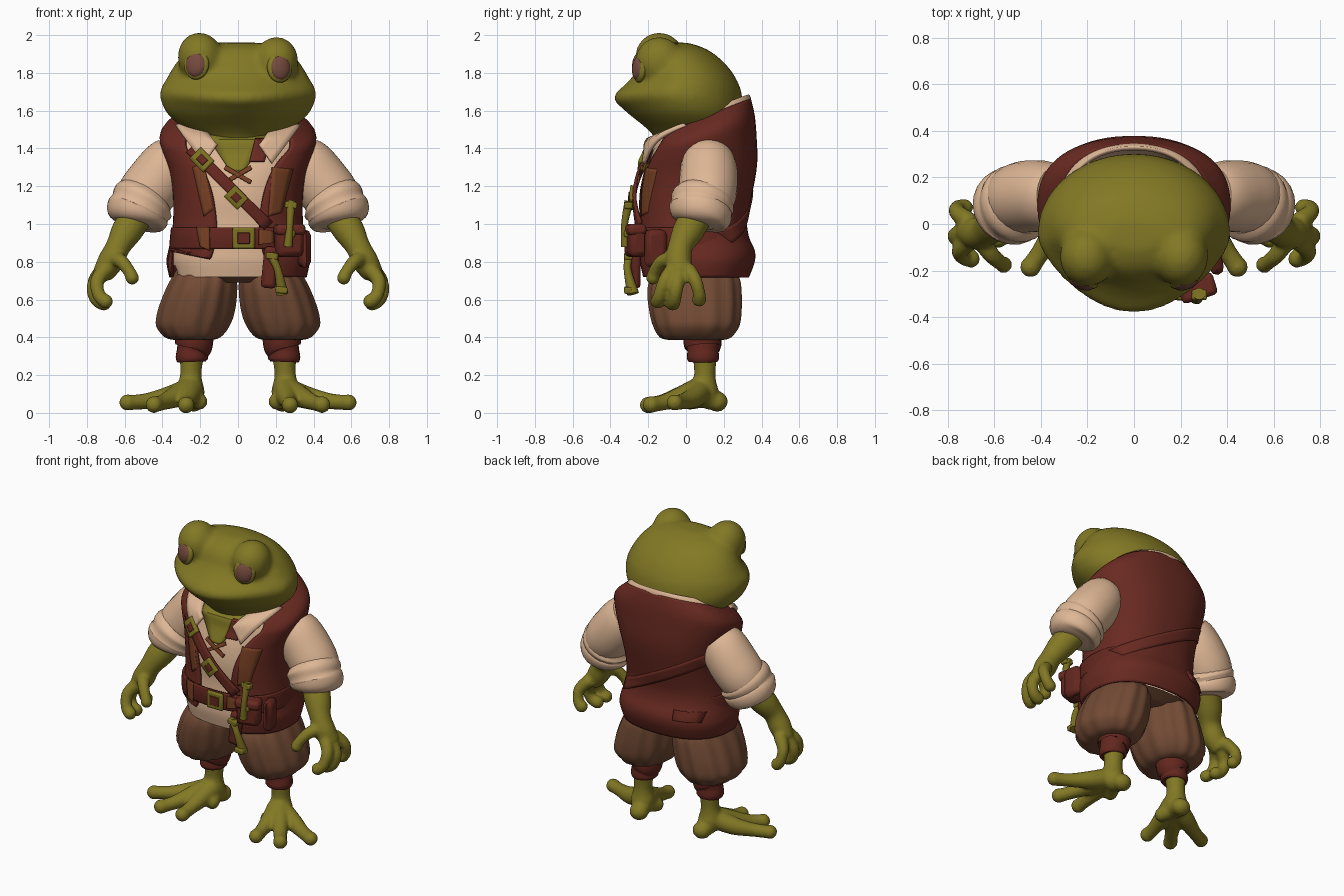
import bpy, bmesh, math
from mathutils import Vector, Matrix, Euler
from mathutils.bvhtree import BVHTree

if "Cube" in bpy.data.objects:
    bpy.data.objects.remove(bpy.data.objects["Cube"])

def material(name, r, g, b):
    m = bpy.data.materials.new(name)
    m.use_nodes = True
    m.diffuse_color = (r, g, b, 1)
    m.node_tree.nodes["Principled BSDF"].inputs["Base Color"].default_value = (r, g, b, 1)
    return m

SKIN = material("olive skin", .225, .19, .018)
VEST = material("oxblood cloth", .14, .023, .015)
LEATHER = material("dark red leather", .125, .02, .013)
CREAM = material("cream linen", .73, .47, .30)
BROWN = material("brown wool", .17, .07, .035)
TRIM = material("rust trim", .18, .05, .016)
BRASS = material("olive brass", .20, .165, .015)
EYE = material("mauve brown eye", .18, .07, .048)
made = []

def add(name, bm, mat):
    bmesh.ops.recalc_face_normals(bm, faces=bm.faces)
    me = bpy.data.meshes.new(name)
    bm.to_mesh(me)
    bm.free()
    me.materials.append(mat)
    ob = bpy.data.objects.new(name, me)
    bpy.context.collection.objects.link(ob)
    made.append(ob)
    return ob

def smooth_rows(rows, k=4):
    """Catmull-Rom interpolation of rows of numbers."""
    out = []
    for i in range(len(rows) - 1):
        p = [rows[max(0, min(len(rows) - 1, i + d))] for d in (-1, 0, 1, 2)]
        for t in (j / k for j in range(k)):
            out.append([b + .5 * t * (c - a + t * (2*a - 5*b + 4*c - d + t * (3*(b - c) + d - a)))
                        for a, b, c, d in zip(*p)])
    return out + [list(rows[-1])]

def grid(rings, closed=True, caps=True):
    n = len(rings[0])
    verts = [Vector(p) for r in rings for p in r]
    faces = []
    for i in range(len(rings) - 1):
        for j in range(n if closed else n - 1):
            k = (j + 1) % n
            faces.append((i*n + j, i*n + k, i*n + n + k, i*n + n + j))
    if closed and caps:
        faces += [tuple(range(n)), tuple(range(len(verts) - n, len(verts)))]
    return verts, faces

def surface(name, rings, mat, closed=True, caps=True, thick=0):
    verts, faces = grid(rings, closed, caps)
    bm = bmesh.new()
    vs = [bm.verts.new(v) for v in verts]
    for f in faces:
        bm.faces.new([vs[i] for i in f])
    ob = add(name, bm, mat)
    if thick:
        mod = ob.modifiers.new("thickness", "SOLIDIFY")
        mod.thickness, mod.offset = thick, 0
    return ob

def rings_z(rows, n=48, e=2.0, cx=0, grow=0, flute=0, gap=False):
    """Horizontal sections: z, half width, front y, back y, tilt, gap angle."""
    out = []
    for z, hw, yf, yb, tilt, g in smooth_rows(rows):
        ring = []
        for j in range(n):
            a = g + (2*math.pi - 2*g) * j / (n - 1) if gap else 2*math.pi * j / n
            s, c = math.sin(a), math.cos(a)
            f = 1 + flute * math.cos(13 * a)
            x = (hw + grow) * f * math.copysign(abs(s) ** (2/e), s)
            y = (yf + yb)/2 - ((yb - yf)/2 + grow) * f * math.copysign(abs(c) ** (2/e), c)
            ring.append((cx + x, y, z + tilt * y))
        out.append(ring)
    return out

def tube(name, pts, mat, side=1, n=16):
    """Round limb through points x, y, z, radius."""
    rows = smooth_rows([(side * x, y, z, r) for x, y, z, r in pts])
    rings, ref = [], Vector((0, 1, .2))
    for i, row in enumerate(rows):
        a, b = rows[max(0, i - 1)], rows[min(len(rows) - 1, i + 1)]
        t = (Vector(b[:3]) - Vector(a[:3])).normalized()
        ref = (ref - t * ref.dot(t)).normalized()
        w = t.cross(ref)
        rings.append([Vector(row[:3]) + row[3] * (ref * math.cos(q) + w * math.sin(q))
                      for q in (2*math.pi * j / n for j in range(n))])
    return surface(name, rings, mat)

def ball(name, loc, size, mat, rot=(0, 0, 0)):
    bm = bmesh.new()
    m = Matrix.LocRotScale(Vector(loc), Euler(rot), Vector(size))
    bmesh.ops.create_uvsphere(bm, u_segments=24, v_segments=14, radius=1, matrix=m)
    return add(name, bm, mat)

def box(name, loc, size, mat, rot=(0, 0, 0), bevel=.012):
    bm = bmesh.new()
    bmesh.ops.create_cube(bm, size=1, matrix=Matrix.LocRotScale(Vector(loc), Euler(rot), Vector(size)))
    mod = add(name, bm, mat).modifiers.new("bevel", "BEVEL")
    mod.width, mod.segments = bevel, 2

def fuse(name, parts, voxel, soften=5):
    bpy.ops.object.select_all(action="DESELECT")
    for p in parts:
        p.select_set(True)
    bpy.context.view_layer.objects.active = parts[0]
    for p in parts[1:]:
        made.remove(p)
    bpy.ops.object.join()
    parts[0].name = name
    mod = parts[0].modifiers.new("blend", "REMESH")
    mod.mode, mod.voxel_size, mod.use_smooth_shade = "VOXEL", voxel, True
    mod = parts[0].modifiers.new("soften", "SMOOTH")
    mod.factor, mod.iterations = .5, soften

# Torso: shirt inside, open vest outside
body = [(.72, .355, -.235, .325, 0, .38), (.80, .37, -.25, .355, 0, .34), (.86, .36, -.25, .355, 0, .3),
        (.93, .345, -.25, .325, 0, .28), (1.02, .335, -.245, .315, 0, .28), (1.15, .335, -.25, .34, 0, .34),
        (1.28, .36, -.235, .368, .1, .42), (1.38, .395, -.21, .365, .22, .52),
        (1.45, .40, -.195, .355, .35, .68), (1.52, .315, -.19, .335, .42, .95)]
shirt = surface("shirt", rings_z(body, e=2.4, grow=-.018), CREAM, caps=False)
for v in shirt.data.vertices:
    if v.co.y > -.05:
        v.co.z = max(v.co.z, .78)
vest = surface("vest", rings_z(body, n=56, e=2.4, gap=True), VEST, closed=False, thick=.018)
for v in vest.data.vertices:
    if v.co.x < 0 and v.co.y < -.04:
        v.co.z = max(v.co.z, .82 + .2 * max(0, -v.co.x - .14))
tree = BVHTree.FromPolygons(*grid(rings_z(body, e=2.4)))
surface("collar_band", rings_z([(1.48, .32, -.19, .335, .42, .9), (1.52, .315, -.18, .335, .42, .95),
                                (1.545, .285, -.17, .325, .42, 1)], e=2.2, gap=True), CREAM, closed=False, thick=.02)

def drape(name, quad, off, mat, back=False, nu=14, nv=4, thick=.012):
    """Lay a four-cornered piece of cloth, given in x and z, on the torso."""
    a, b, c, d = (Vector(q) for q in quad)
    s = 1 if back else -1
    rows = []
    for i in range(nu + 1):
        row = []
        for j in range(nv + 1):
            p = a.lerp(b, j/nv).lerp(d.lerp(c, j/nv), i/nu)
            hit = tree.ray_cast(Vector((p.x, 2*s, p.y)), Vector((0, -s, 0)))[0]
            row.append((p.x, (hit.y if hit else .1) + s * off, p.y))
        rows.append(row)
    surface(name, rows, mat, closed=False, thick=thick)

def band(p, q, w):
    p, q = Vector(p), Vector(q)
    n = Vector((p.y - q.y, q.x - p.x)).normalized() * w / 2
    return (p + n, p - n, q - n, q + n)

# Chest, collar flaps, lacing, trim and cross belt
drape("chest_skin", ((-.17, 1.47), (.17, 1.47), (.03, 1.28), (-.04, 1.28)), .0, SKIN)
drape("undershirt_edge", ((.09, 1.45), (.18, 1.45), (.14, 1.33), (.06, 1.33)), .008, VEST)
for s, side in ((1, "left"), (-1, "right")):
    drape(side + "_collar_flap", ((s*.22, 1.55), (s*.33, 1.52), (s*.18, 1.32), (s*.11, 1.42)), .03, CREAM, thick=.02)
    drape(side + "_lace", band((-s*.07, 1.30), (s*.07, 1.22), .022), .014, TRIM)
drape("right_vest_trim", ((-.24, 1.30), (-.18, 1.32), (-.13, 1.08), (-.18, 1.04)), .01, TRIM, thick=.008)
drape("left_vest_trim", ((.18, 1.30), (.29, 1.29), (.23, 1.06), (.16, 1.04)), .01, TRIM, thick=.008)
drape("right_hem_patch", ((-.22, .985), (-.15, .985), (-.15, .86), (-.2, .88)), .032, TRIM, thick=.008)
drape("belt_patch", ((.11, .97), (.19, .96), (.19, .90), (.11, .89)), .032, TRIM, thick=.008)
drape("cross_belt_front", band((-.25, 1.40), (.16, .99), .06), .024, LEATHER, thick=.02)
drape("cross_belt_back", band((-.33, 1.27), (.31, .93), .07), .006, VEST, back=True, thick=.02)
drape("back_pocket_flap", ((-.31, .90), (-.14, .91), (-.15, .85), (-.30, .84)), .012, LEATHER, back=True, thick=.02)
for x, z in ((-.19, 1.34), (-.01, 1.14)):
    drape("strap_buckle", band((x - .035, z + .035), (x + .035, z - .035), .085), .04, BRASS, thick=.02)
    drape("strap_buckle_slot", band((x - .016, z + .016), (x + .016, z - .016), .04), .052, LEATHER, thick=.008)

# Waist belt with buckle, pouches and tools
surface("waist_belt", rings_z([(.87, .355, -.262, .33, 0, 0), (.93, .35, -.27, .315, 0, 0),
                               (.98, .345, -.265, .305, 0, 0)], e=2.4), LEATHER, caps=False, thick=.02)
box("belt_buckle", (.03, -.285, .925), (.12, .025, .115), BRASS)
box("belt_buckle_slot", (.03, -.296, .925), (.065, .012, .06), LEATHER, bevel=.003)
box("left_pouch", (.27, -.265, .91), (.15, .10, .17), LEATHER, (0, 0, .3), .03)
box("left_pouch_flap", (.272, -.275, .97), (.16, .10, .06), VEST, (0, 0, .3), .02)
box("hip_pouch", (.35, -.16, .87), (.06, .12, .20), LEATHER, (0, 0, .2), .03)
box("hanging_cloth", (.17, -.265, .77), (.08, .05, .22), LEATHER, (0, .1, 0), .02)
tube("upper_tool", [(.265, -.32, .88, .024), (.275, -.325, 1.0, .018), (.28, -.30, 1.12, .026)], BRASS)
tube("lower_tool", [(.17, -.30, .84, .024), (.21, -.31, .76, .02), (.235, -.28, .63, .032)], BRASS)
for x, z in ((.28, 1.10), (.27, .95), (.18, .83), (.23, .65)):
    box("tool_fitting", (x, -.305, z), (.065, .045, .035), BRASS, (0, .1, 0), .008)

# Head with fused eye mounds and a narrowed snout
head_rows = [(1.36, .15, -.13, .15, 0, 0), (1.42, .175, -.15, .20, 0, 0), (1.465, .23, -.17, .25, 0, 0),
             (1.52, .305, -.225, .285, 0, 0), (1.575, .375, -.295, .30, 0, 0), (1.62, .405, -.345, .302, 0, 0),
             (1.65, .415, -.378, .30, 0, 0), (1.69, .41, -.375, .295, 0, 0), (1.74, .392, -.32, .28, 0, 0),
             (1.81, .355, -.26, .24, 0, 0), (1.88, .305, -.23, .175, 0, 0), (1.93, .235, -.18, .10, 0, 0),
             (1.96, .12, -.11, .01, 0, 0)]
head = surface("head", rings_z(head_rows), SKIN)
for v in head.data.vertices:
    v.co.z += .03 * max(0, 1 - abs(v.co.z - 1.65) / .12) * (v.co.x / .4) ** 2
    v.co.x *= 1 - .2 * min(1, max(0, -v.co.y - .08) / .27)
fuse("head", [head] + [ball("eye_mound", (s*.2, -.14, 1.868 - s*.012), (.12, .13, .135), SKIN, (.15, s*.15, 0))
                       for s in (1, -1)], .016, 10)
for s, side in ((1, "left"), (-1, "right")):
    spot = Vector((s*.22, -.242, 1.836 - s*.008))
    turn = (-.12, 0, s*.35)
    ball(side + "_eyelid", spot, (.07, .03, .08), SKIN, turn)
    ball(side + "_eye", spot + Vector((s*.004, -.012, 0)), (.055, .027, .065), EYE, turn)

# Hips, arms and legs, limbs made once per side
surface("breeches_seat", rings_z([(.69, .22, -.13, .22, 0, 0), (.73, .32, -.19, .30, 0, 0)], e=2.3), BROWN)
for s, side in ((1, "left"), (-1, "right")):
    tube(side + "_sleeve", [(.33, .12, 1.35, .13), (.37, .12, 1.31, .147), (.43, .12, 1.23, .155),
                            (.50, .11, 1.14, .15), (.55, .08, 1.05, .12)], CREAM, s, 24)
    tube(side + "_rolled_cuff", [(.48, .10, 1.15, .145), (.50, .09, 1.12, .17), (.518, .08, 1.085, .163),
                                 (.53, .075, 1.06, .17), (.545, .06, 1.02, .152), (.55, .055, 1.0, .10)], CREAM, s, 24)
    hand = [[(.53, .06, 1.05, .085), (.59, .01, .96, .083), (.635, -.03, .88, .066), (.675, -.04, .80, .07),
             (.72, -.03, .73, .055)],
            [(.69, -.06, .77, .043), (.745, -.11, .70, .038), (.735, -.14, .62, .035), (.70, -.15, .59, .039)],
            [(.71, -.03, .75, .043), (.765, -.05, .67, .038), (.75, -.06, .60, .035), (.71, -.07, .58, .04)],
            [(.71, .01, .76, .043), (.76, .05, .70, .036), (.755, .07, .63, .034), (.73, .07, .60, .039)],
            [(.66, -.06, .82, .045), (.615, -.13, .80, .037), (.57, -.17, .74, .033), (.56, -.175, .715, .037)]]
    parts = [tube("limb", p, SKIN, s) for p in hand]
    parts += [ball("tip", (s*p[-1][0], p[-1][1], p[-1][2]), [p[-1][3]] * 3, SKIN) for p in hand[1:]]
    fuse(side + "_arm", parts, .011)

    legs = [(.385, .09, -.08, .19, 0, 0), (.40, .145, -.135, .24, 0, 0), (.46, .192, -.17, .283, 0, 0),
            (.54, .202, -.19, .295, 0, 0), (.64, .19, -.20, .295, 0, 0), (.71, .172, -.185, .285, 0, 0),
            (.77, .15, -.14, .25, 0, 0)]
    rings = rings_z(legs, n=104, e=2.1, cx=s*.24, flute=.02)
    rings = [[(x - s * max(0, z - .46) * .24, y, z) for x, y, z in r] for r in rings]
    surface(side + "_breeches", rings, BROWN)
    tube(side + "_leg_band", [(.245, .09, .27, .075), (.245, .09, .29, .085), (.24, .09, .335, .083),
                              (.235, .09, .35, .098), (.23, .085, .40, .10), (.23, .085, .41, .09)], LEATHER, s, 24)
    foot = [[(.245, .10, .30, .065), (.25, .10, .20, .057), (.25, .10, .11, .075), (.235, .15, .055, .052)],
            [(.26, .08, .12, .065), (.38, .04, .08, .056), (.50, -.02, .06, .042), (.585, -.06, .055, .042)],
            [(.26, .07, .12, .07), (.33, -.02, .085, .058), (.40, -.12, .055, .042), (.445, -.185, .044, .043)],
            [(.25, .07, .12, .07), (.26, -.03, .085, .056), (.27, -.13, .055, .042), (.275, -.2, .042, .043)],
            [(.25, .09, .09, .06), (.22, .05, .07, .05), (.205, .02, .06, .042)]]
    parts = [tube("limb", p, SKIN, s) for p in foot]
    parts += [ball("tip", (s*p[-1][0], p[-1][1], p[-1][2]), [p[-1][3] + .002] * 3, SKIN) for p in foot[1:]]
    parts.append(ball("heel", (s*.235, .165, .06), (.06, .057, .054), SKIN))
    fuse(side + "_foot", parts, .011)

# Smooth shading with sharp hems kept
bpy.ops.object.select_all(action="DESELECT")
for ob in made:
    ob.select_set(True)
bpy.context.view_layer.objects.active = made[0]
bpy.ops.object.shade_smooth_by_angle(angle=math.radians(40))
